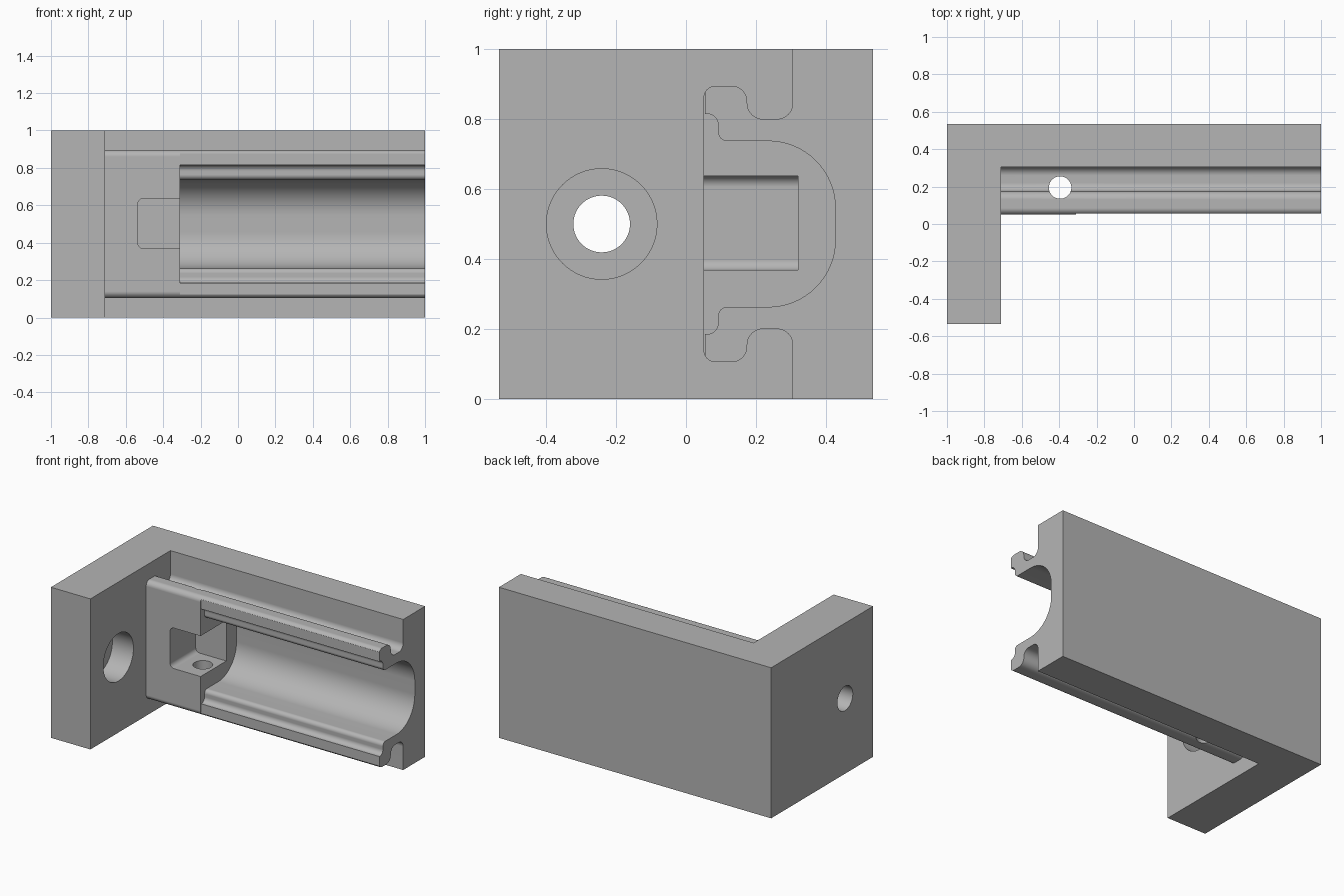
import bpy, bmesh, math
from mathutils import Vector

if "Cube" in bpy.data.objects:
    bpy.data.objects.remove(bpy.data.objects["Cube"], do_unlink=True)

grey = bpy.data.materials.new("machined grey")
grey.use_nodes = True
colour = (0.46, 0.46, 0.46, 1)
grey.diffuse_color = colour
grey.node_tree.nodes["Principled BSDF"].inputs["Base Color"].default_value = colour

MID = 0.5        # height of the mirror plane
HALF_Y = 0.535   # half of the overall depth
WALL = -0.71     # inner face of the end plate
STOP = -0.31     # where the open channel begins


def rounded(corners, steps=12):
    """Outline from (u, v, radius) corners, each filleted by its radius."""
    out = []
    for i, (u, v, r) in enumerate(corners):
        p = Vector((u, v))
        if r == 0:
            out.append(p)
            continue
        a = (Vector(corners[i - 1][:2]) - p).normalized()
        b = (Vector(corners[(i + 1) % len(corners)][:2]) - p).normalized()
        half = a.angle(b) / 2
        centre = p + (a + b).normalized() * r / math.sin(half)
        start = p + a * r / math.tan(half) - centre
        sweep = start.angle_signed(p + b * r / math.tan(half) - centre)
        for k in range(steps + 1):
            t = -sweep * k / steps
            c, s = math.cos(t), math.sin(t)
            out.append(centre + Vector((start.x * c - start.y * s,
                                        start.x * s + start.y * c)))
    return out


def mirrored(corners):
    """Add the lower half of a profile given from top to middle."""
    return corners + [(u, 2 * MID - v, r) for u, v, r in reversed(corners)]


def prism(name, outline, axis, lo, hi):
    """Extrude an outline along x, y or z between lo and hi."""
    place = {"x": lambda p, d: (d, p[0], p[1]),
             "y": lambda p, d: (p[0], d, p[1]),
             "z": lambda p, d: (p[0], p[1], d)}[axis]
    bm = bmesh.new()
    face = bm.faces.new([bm.verts.new(place(p, lo)) for p in outline])
    new = bmesh.ops.extrude_face_region(bm, geom=[face])["geom"]
    shift = Vector(place((0, 0), hi - lo))
    bmesh.ops.translate(bm, vec=shift,
                        verts=[g for g in new if isinstance(g, bmesh.types.BMVert)])
    bmesh.ops.recalc_face_normals(bm, faces=bm.faces)
    mesh = bpy.data.meshes.new(name)
    bm.to_mesh(mesh)
    bm.free()
    mesh.materials.append(grey)
    ob = bpy.data.objects.new(name, mesh)
    bpy.context.collection.objects.link(ob)
    return ob


def circle(u, v, r, n=64):
    return [(u + r * math.cos(math.tau * i / n), v + r * math.sin(math.tau * i / n))
            for i in range(n)]


# Solid block that everything is cut from
body = prism("rail_bracket",
             [(-1, -HALF_Y), (1, -HALF_Y), (1, HALF_Y), (-1, HALF_Y)], "z", 0, 1)

# Space in front of the rail, with the undercut grooves above and below
front_space = mirrored([(-0.8, 1.1, 0), (0.305, 1.1, 0), (0.305, 0.8, 0.045),
                        (0.175, 0.8, 0.045), (0.175, 0.895, 0.045),
                        (0.05, 0.895, 0.035)])
# Stepped, round-backed channel along the open part of the rail
channel = mirrored([(-0.1, 1.1, 0), (0.055, 1.1, 0), (0.055, 0.815, 0),
                    (0.092, 0.815, 0.032), (0.092, 0.737, 0.026),
                    (0.427, 0.737, 0.192)])
# Rounded pocket opening into the channel
pocket = [(-0.2, 0.637, 0), (-0.535, 0.637, 0.03),
          (-0.535, 0.368, 0.03), (-0.2, 0.368, 0)]

cutters = [
    prism("front_space_cutter", rounded(front_space), "x", WALL, 1.1),
    prism("channel_cutter", rounded(channel, 16), "x", STOP, 1.2),
    prism("pocket_cutter", rounded(pocket), "y", -0.2, 0.32),
    prism("pin_hole_cutter", circle(-0.395, 0.195, 0.06), "z", -0.2, 1.2),
    prism("bolt_hole_cutter", circle(-0.241, MID, 0.081), "x", -1.2, -0.6),
    prism("counterbore_cutter", circle(-0.241, MID, 0.158), "x", WALL - 0.155, -0.6),
]

bpy.context.view_layer.objects.active = body
for cutter in cutters:
    cutter.hide_render = True
    mod = body.modifiers.new(cutter.name, "BOOLEAN")
    mod.operation = "DIFFERENCE"
    mod.solver = "EXACT"
    mod.object = cutter
    bpy.ops.object.modifier_apply(modifier=mod.name)
for cutter in cutters:
    bpy.data.objects.remove(cutter, do_unlink=True)

# Smooth fillets and bores, crisp machined edges
for ob in bpy.context.selected_objects:
    ob.select_set(False)
body.select_set(True)
bpy.ops.object.shade_smooth_by_angle(angle=math.radians(30))
normals = body.modifiers.new("flat_face_normals", "WEIGHTED_NORMAL")
normals.keep_sharp = True
